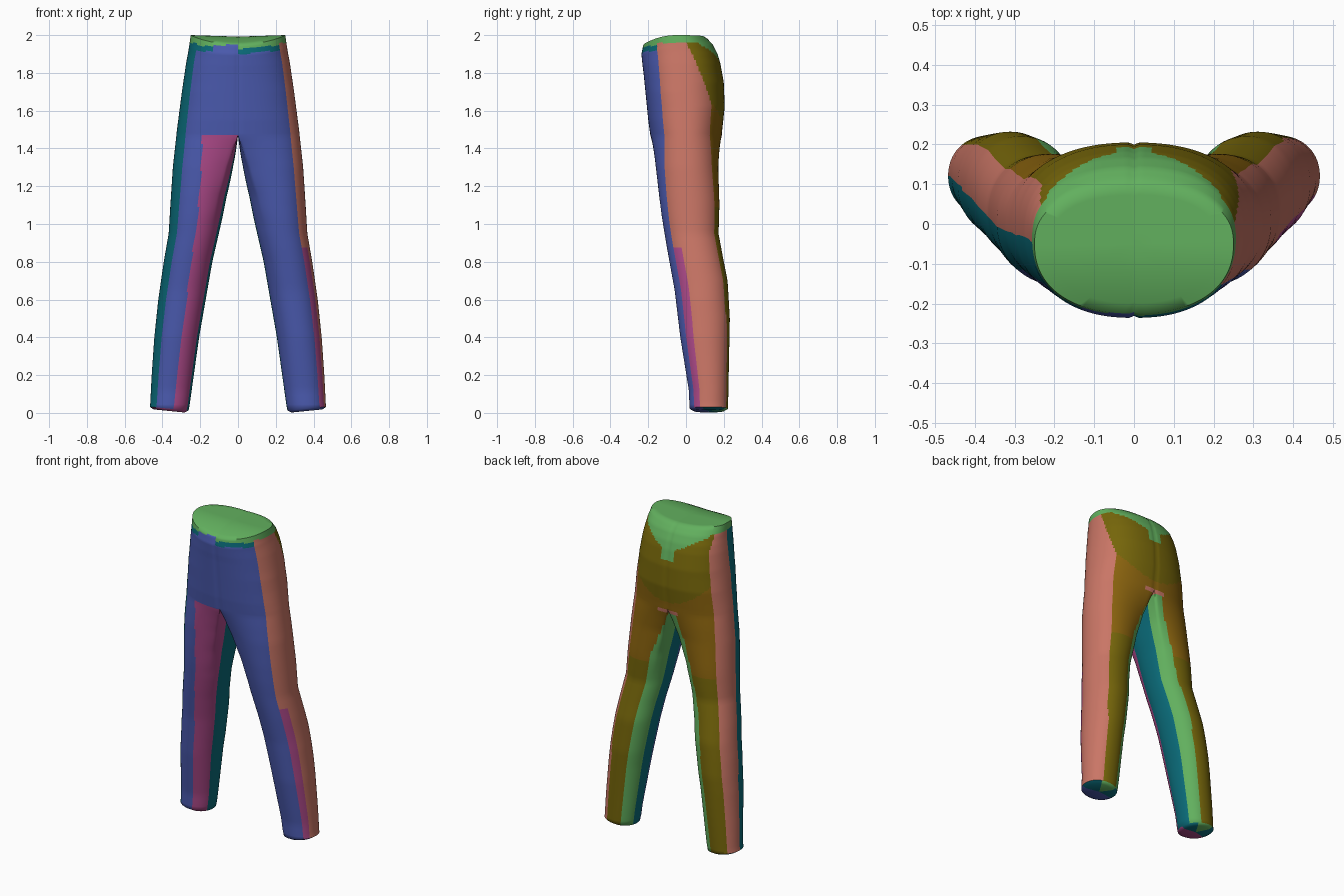
import bpy, bmesh, math
from mathutils import Vector

if "Cube" in bpy.data.objects:
    bpy.data.objects.remove(bpy.data.objects["Cube"], do_unlink=True)

# Flat colours (sRGB 0-255, converted to linear)
COLOURS = {"blue": (76, 92, 178), "salmon": (202, 118, 102), "olive": (118, 102, 10),
           "bronze": (138, 99, 14), "green": (98, 176, 94), "teal": (10, 106, 120),
           "magenta": (174, 74, 138)}
NAMES = list(COLOURS)


def make_material(name, rgb):
    lin = [((c / 255 + 0.055) / 1.055) ** 2.4 for c in rgb] + [1.0]
    mat = bpy.data.materials.new(name)
    mat.use_nodes = True
    mat.diffuse_color = lin
    mat.node_tree.nodes["Principled BSDF"].inputs["Base Color"].default_value = lin
    return mat


def curve(keys, z):
    """Piecewise linear value at height z."""
    if z <= keys[0][0]:
        return keys[0][1]
    for (z0, a), (z1, b) in zip(keys, keys[1:]):
        if z <= z1:
            return a + (b - a) * (z - z0) / (z1 - z0)
    return keys[-1][1]


# Silhouette by height
OUTER = [(0, .467), (.2, .457), (.4, .443), (.6, .422), (.8, .393), (.95, .367), (1.1, .358),
         (1.3, .345), (1.5, .323), (1.7, .297), (1.85, .275), (1.92, .262), (2, .25)]
INNER = [(0, .262), (.4, .206), (.8, .136), (1, .09), (1.2, .06), (1.3, .045), (1.47, .025)]
FRONT = [(0, .02), (.12, .015), (.4, -.03), (.65, -.06), (.87, -.1), (1.05, -.13), (1.3, -.165),
         (1.55, -.2), (1.85, -.23), (1.93, -.236), (2, -.225)]
BACK = [(0, .222), (.2, .226), (.5, .232), (.7, .22), (.8, .2), (.95, .172), (1.1, .178), (1.3, .176),
        (1.5, .192), (1.62, .205), (1.75, .2), (1.85, .182), (1.9, .167), (1.95, .142), (2, .095)]
MERGE = [(1.0, 0), (1.15, .12), (1.3, .4), (1.4, .72), (1.47, 1)]   # leg to pelvis blend
MIDDLE = [(1.3, .5), (1.7, .48), (2, .55)]                          # widest point, front to back
# Panel edges by height, as directions around the leg
LEFT_SIDE_BACK = [(.45, 65), (.55, 55), (1.65, 55), (1.82, 30), (1.95, 15)]
RIGHT_SIDE_BACK = [(1.85, 50), (1.96, 35)]
LEFT_INNER_BACK = [(1.1, 115), (1.45, 135)]
RIGHT_INNER_BACK = [(.55, 110), (.65, 105), (.85, 105), (1.0, 110), (1.45, 122)]
RIGHT_INNER_FRONT = [(.6, -100), (1.2, -90), (1.45, -84)]
CROTCH, SEAM, N = 1.47, 130, 96


def power(v, e):
    return math.copysign(abs(v) ** e, v)


def front_drop(y):
    return .045 * max(0, (-y - .05) / .18) ** 2


def ring(z):
    """Half-body cross-section: a closed leg low down, a half pelvis above the crotch."""
    xo, xi, yf, yb = (curve(k, z) for k in (OUTER, INNER, FRONT, BACK))
    w = curve(MERGE, z)
    cx, rx, cy, ry = (xo + xi) / 2, (xo - xi) / 2, (yf + yb) / 2, (yb - yf) / 2
    mid = yf + (yb - yf) * curve(MIDDLE, z)
    pts = []
    for i in range(N):
        t = -180 + i * 360 / N
        a = math.radians(t)
        leg = Vector((cx + rx * power(math.cos(a), .95), cy + ry * power(math.sin(a), .95), z))
        if abs(t) < SEAM:
            s = math.radians(t * 90 / SEAM)
            depth = yb - mid if s > 0 else mid - yf
            pel = Vector((xo * power(math.cos(s), .87), mid + depth * power(math.sin(s), .87), z))
        else:
            f = ((t if t > 0 else t + 360) - SEAM) / (360 - 2 * SEAM)
            pel = Vector((0, yb + (yf - yb) * f, z))
        p = leg.lerp(pel, w)
        p.z -= front_drop(p.y) * max(0, (z - 1.8) / .2)
        pts.append(p)
    return pts


def all_rings():
    # Slanted hem with a bevelled, closed end
    hem = ring(0)
    for p in hem:
        p.z = .012 + .02 * (p.x - .262) / .2
    mid = sum(hem, Vector()) / N
    drop = Vector((0, 0, .012))
    rings = [[mid.lerp(p, k) - drop for p in hem] for k in (0, .8)] + [hem]
    rings += [ring(.045 + (CROTCH - .045) * i / 60) for i in range(61)]
    rings += [ring(CROTCH + (1.98 - CROTCH) * i / 50) for i in range(1, 51)]
    # Saddle-shaped closed waist
    rim = ring(2)
    for k in (1, .85, .65, .4, .2, 0):
        loop = []
        for p in rim:
            x, y = p.x * k, -.05 + (p.y + .05) * k
            loop.append(Vector((x, y, 2 - .008 * (1 - min(abs(x) / .25, 1)) - front_drop(y))))
        rings.append(loop)
    return rings


def hem_colour(side, t):
    if t < -20:
        return "blue" if side > 0 else "magenta"
    return "green" if 60 < t < 120 else "teal"


def panel_colour(side, t, c):
    """Colour by direction t around the leg (0 outward, 90 back, -90 front) and height."""
    x, z = abs(c.x), c.z
    notch = side < 0 and x < .13
    # Waistband
    if t > 50:
        top = 1.79 if x < .04 else 1.85 + (x - .04) * .55
    elif t < -50:
        top = 1.948 if notch else 1.925 + .1 * x
    else:
        top = 1.958
    if z > top:
        return "green"
    if t < -50 and z > 1.897 + .1 * x and not notch:
        return "teal"
    # Pelvis and legs
    low = z < CROTCH
    if z > 1.445 and low and 115 < t < 155:
        return "salmon"
    seat = "bronze" if 1.1 < z < 1.52 + 2 * x * x else "olive"
    if side > 0:
        if -50 < t < curve(LEFT_SIDE_BACK, z):
            return "magenta" if z < .88 and t < -27 else "salmon"
        if t > 0:
            return seat if t < curve(LEFT_INNER_BACK, z) or not low else "green" if t < 160 else "teal"
        return "teal" if low and t < -165 else "blue"
    if -50 < t < curve(RIGHT_SIDE_BACK, z):
        return "salmon" if t > (-5 if z > .5 else 0) else "teal"
    if t > 0:
        return seat if t < curve(RIGHT_INNER_BACK, z) or not low else "green" if t < 150 else "teal"
    if low and t < curve(RIGHT_INNER_FRONT, z):
        return "teal" if t < -155 else "magenta"
    return "blue"


# Both halves in one mesh, welded along the centre above the crotch
bm = bmesh.new()
rings = all_rings()
for side in (1, -1):
    loops = [[bm.verts.new((p.x * side, p.y, p.z)) for p in r] for r in rings]
    for level, (lo, hi) in enumerate(zip(loops, loops[1:])):
        for i in range(N):
            j = (i + 1) % N
            quad = [lo[i], lo[j], hi[j], hi[i]]
            if all(abs(v.co.x) < 1e-5 for v in quad):
                continue
            face = bm.faces.new(quad if side > 0 else quad[::-1])
            t = -180 + (i + .5) * 360 / N
            name = hem_colour(side, t) if level < 2 else panel_colour(side, t, face.calc_center_median())
            face.material_index = NAMES.index(name)
bmesh.ops.delete(bm, geom=[v for v in bm.verts if not v.link_faces], context='VERTS')
bmesh.ops.remove_doubles(bm, verts=bm.verts[:], dist=1e-5)
bmesh.ops.recalc_face_normals(bm, faces=bm.faces[:])

mesh = bpy.data.meshes.new("leggings")
bm.to_mesh(mesh)
bm.free()
for name, rgb in COLOURS.items():
    mesh.materials.append(make_material(name, rgb))
leggings = bpy.data.objects.new("leggings", mesh)
bpy.context.collection.objects.link(leggings)
bpy.ops.object.select_all(action='DESELECT')
leggings.select_set(True)
bpy.context.view_layer.objects.active = leggings
bpy.ops.object.shade_smooth_by_angle(angle=math.radians(60))
